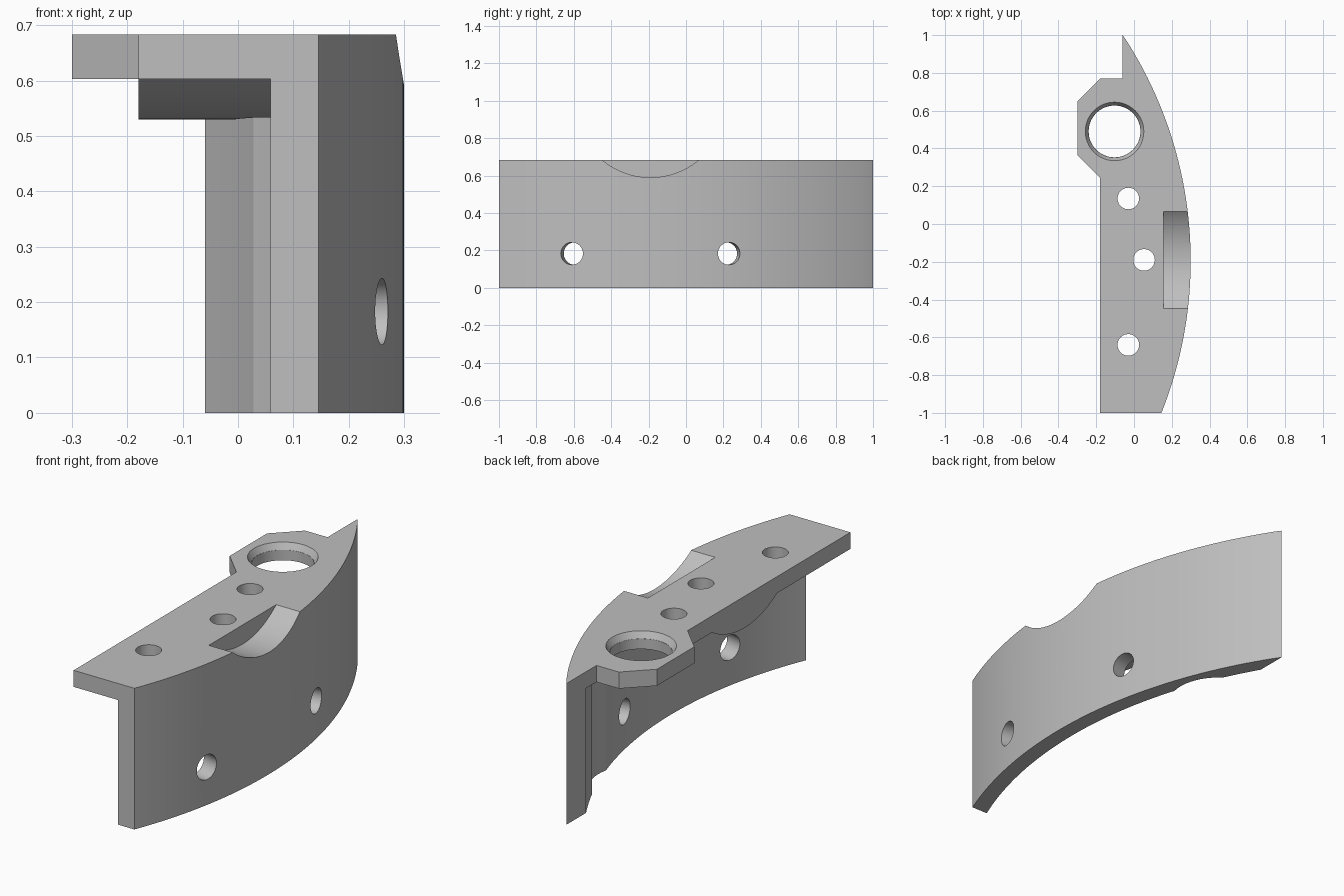
import bpy, bmesh, math
from mathutils import Matrix, Vector

old = bpy.data.objects.get("Cube")
if old:
    bpy.data.objects.remove(old, do_unlink=True)

# Main dimensions
TOP, PLATE_Z = 0.683, 0.603
CX, CY = -1.87, -0.195          # centre of the curved wall
R_OUT, R_IN = 2.17, 2.09
RING = Vector((-0.103, 0.49, 0))   # large hole
CLEAR_R = 0.23                  # clearance under the large hole
SADDLE_Y, SADDLE_Z, SADDLE_R = -0.19, 0.993, 0.403

grey = bpy.data.materials.new("light_grey")
grey.use_nodes = True
COLOUR = (0.52, 0.52, 0.52, 1)
grey.diffuse_color = COLOUR
grey.node_tree.nodes["Principled BSDF"].inputs["Base Color"].default_value = COLOUR


def finish(name, bm):
    bmesh.ops.recalc_face_normals(bm, faces=bm.faces)
    mesh = bpy.data.meshes.new(name)
    bm.to_mesh(mesh)
    bm.free()
    mesh.materials.append(grey)
    ob = bpy.data.objects.new(name, mesh)
    bpy.context.collection.objects.link(ob)
    return ob


def prism(name, outline, z0, z1):
    bm = bmesh.new()
    face = bm.faces.new([bm.verts.new((x, y, z0)) for x, y in outline])
    up = bmesh.ops.extrude_face_region(bm, geom=[face])["geom"]
    verts = [g for g in up if isinstance(g, bmesh.types.BMVert)]
    bmesh.ops.translate(bm, verts=verts, vec=(0, 0, z1 - z0))
    return finish(name, bm)


def rod(name, start, end, r0, r1=None, sides=64):
    start, end = Vector(start), Vector(end)
    axis = end - start
    turn = axis.to_track_quat("Z", "Y").to_matrix().to_4x4()
    bm = bmesh.new()
    bmesh.ops.create_cone(bm, cap_ends=True, segments=sides, radius1=r0,
                          radius2=r0 if r1 is None else r1, depth=axis.length,
                          matrix=Matrix.Translation((start + end) / 2) @ turn)
    return finish(name, bm)


def cut(target, cutter):
    mod = target.modifiers.new("cut", "BOOLEAN")
    mod.operation, mod.solver, mod.object = "DIFFERENCE", "EXACT", cutter
    bpy.context.view_layer.objects.active = target
    bpy.ops.object.modifier_apply(modifier=mod.name)
    bpy.data.objects.remove(cutter, do_unlink=True)


def arc_x(y, r):
    return CX + math.sqrt(r * r - (y - CY) ** 2)


def inner_x(y):
    # Inner wall face, hollowed where the clearance bore bites into it
    x, d = arc_x(y, R_IN), abs(y - RING.y)
    if d < CLEAR_R:
        x = max(x, RING.x + math.sqrt(CLEAR_R ** 2 - d * d))
    return x


# Solid block with the plate outline and the curved outer face
N = 80
outline = [(-0.06, 0.77), (-0.18, 0.77), (-0.30, 0.65),
           (-0.30, 0.365), (-0.18, 0.245), (-0.18, -1)]
outline += [(arc_x(-1 + 2 * i / N, R_OUT), -1 + 2 * i / N) for i in range(N)]
outline.append((-0.06, 1))
body = prism("curved_bracket", outline, 0, TOP)

# Hollow below the plate, leaving the wall and the rounded rib under the saddle
M = 220
hollow = [(inner_x(y), y) for y in (-1.1 + 2.2 * i / M for i in range(M + 1))]
hollow += [(-0.6, 1.1), (-0.6, -1.1)]
hollow = prism("hollow", hollow, -0.1, PLATE_Z)
cut(hollow, rod("rib", (-0.8, SADDLE_Y, SADDLE_Z), (0.6, SADDLE_Y, SADDLE_Z),
                SADDLE_R + 0.06, sides=128))
cut(body, hollow)

# Saddle notch in the upper outer edge
cut(body, rod("saddle", (0.157, SADDLE_Y, SADDLE_Z), (0.6, SADDLE_Y, SADDLE_Z),
              SADDLE_R, sides=128))

# Vertical screw holes
for x, y in ((-0.03, 0.135), (0.053, -0.19), (-0.03, -0.64)):
    cut(body, rod("screw_hole", (x, y, 0.4), (x, y, 0.8), 0.057))

# Large hole with a chamfered rim
cut(body, rod("ring_hole", RING + Vector((0, 0, 0.5)), RING + Vector((0, 0, 0.8)), 0.137))
cut(body, rod("ring_chamfer", RING + Vector((0, 0, TOP - 0.03)),
              RING + Vector((0, 0, TOP + 0.03)), 0.138, 0.172))

# Radial holes through the wall
for side in (-1, 1):
    a = side * math.asin(0.42 / R_OUT)
    ends = [(CX + r * math.cos(a), CY + 0.005 + r * math.sin(a), 0.183) for r in (1.98, 2.3)]
    cut(body, rod("wall_hole", *ends, 0.06))

bpy.ops.object.select_all(action="DESELECT")
body.select_set(True)
bpy.context.view_layer.objects.active = body
bpy.ops.object.shade_smooth_by_angle(angle=math.radians(20))
